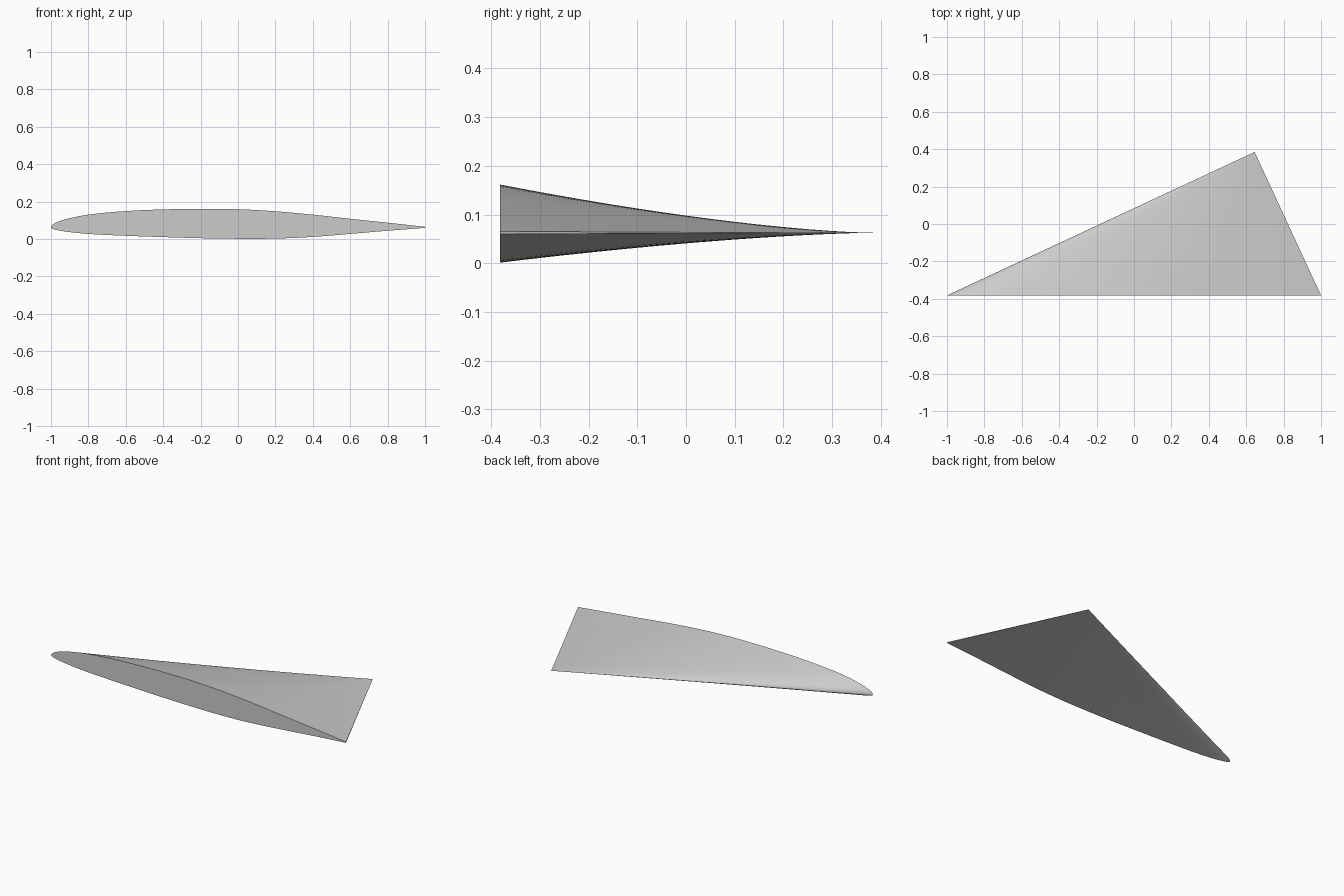
import bpy, bmesh, math
from mathutils import Vector

cube = bpy.data.objects.get("Cube")
if cube:
    bpy.data.objects.remove(cube, do_unlink=True)

# Single grey finish
grey = bpy.data.materials.new("light grey")
grey.use_nodes = True
colour = (0.6, 0.6, 0.6, 1)
grey.diffuse_color = colour
grey.node_tree.nodes["Principled BSDF"].inputs["Base Color"].default_value = colour

# Root section: offsets from the chord line, from leading to trailing edge
CHORD_Z = 0.0625
stations = [-1, -0.95, -0.8, -0.6, -0.4, -0.2, 0, 0.2, 0.4, 0.6, 0.8, 1]
upper = [0, 0.035, 0.068, 0.087, 0.096, 0.099, 0.097, 0.086, 0.068, 0.046, 0.025, 0.003]
lower = [0, -0.018, -0.035, -0.045, -0.052, -0.058, -0.061, -0.06, -0.051, -0.035, -0.018, -0.003]


def smooth_line(points, steps=4):
    """Round a line of points with a Catmull-Rom spline."""
    pts = [points[0]] + points + [points[-1]]
    line = []
    for a, b, c, d in zip(pts, pts[1:], pts[2:], pts[3:]):
        for i in range(steps):
            t = i / steps
            line.append(0.5 * (2 * b + (c - a) * t + (2 * a - 5 * b + 4 * c - d) * t * t
                               + (3 * b - a - 3 * c + d) * t ** 3))
    return line + [points[-1]]


# Spread the nose by the square root of the chord so that it is round
def section_side(heights):
    pts = [Vector((math.sqrt((x + 1) / 2), z)) for x, z in zip(stations, heights)]
    return [(2 * p.x ** 2 - 1, p.y) for p in smooth_line(pts)]


profile = section_side(upper) + section_side(lower)[:0:-1]

# Loft the section towards a pointed, swept tip, thinning faster than the chord
ROOT_Y, TIP_X, TIP_Y, SPANS = -0.382, 0.645, 0.385, 16
bm = bmesh.new()
rings = []
for s in range(SPANS):
    t = s / SPANS
    y = ROOT_Y + (TIP_Y - ROOT_Y) * t
    thin = (1 - t) ** 1.5
    rings.append([bm.verts.new((x + (TIP_X - x) * t, y, CHORD_Z + z * thin))
                  for x, z in profile])
tip = bm.verts.new((TIP_X, TIP_Y, CHORD_Z))
count = len(profile)
for near, far in zip(rings, rings[1:]):
    for i in range(count):
        j = (i + 1) % count
        bm.faces.new((near[i], near[j], far[j], far[i]))
for i in range(count):
    bm.faces.new((rings[-1][i], rings[-1][(i + 1) % count], tip))
bm.faces.new(rings[0])
bmesh.ops.recalc_face_normals(bm, faces=bm.faces)

mesh = bpy.data.meshes.new("wing")
bm.to_mesh(mesh)
bm.free()
mesh.materials.append(grey)
wing = bpy.data.objects.new("wing", mesh)
bpy.context.collection.objects.link(wing)
bpy.context.view_layer.objects.active = wing
wing.select_set(True)
bpy.ops.object.shade_smooth_by_angle(angle=math.radians(35))
